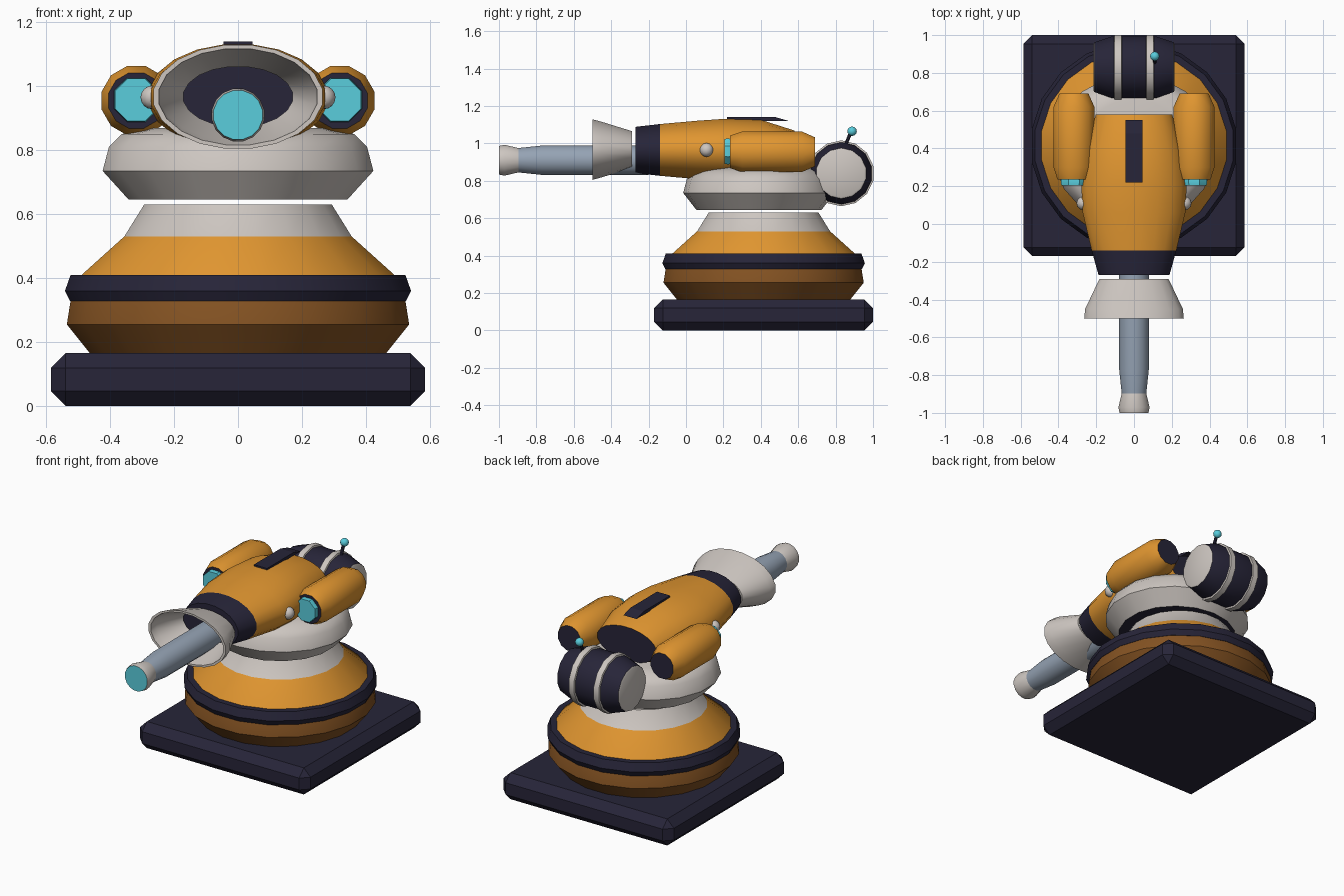
import bpy, bmesh, math
from mathutils import Vector

cube = bpy.data.objects.get("Cube")
if cube:
    bpy.data.objects.remove(cube, do_unlink=True)


def material(name, rgb):
    m = bpy.data.materials.new(name)
    m.use_nodes = True
    m.diffuse_color = (*rgb, 1)
    m.node_tree.nodes["Principled BSDF"].inputs["Base Color"].default_value = (*rgb, 1)
    return m


ORANGE = material("orange", (0.75, 0.305, 0.03))
BROWN = material("brown", (0.23, 0.085, 0.016))
WHITE = material("warm white", (0.61, 0.565, 0.53))
DARK = material("dark navy", (0.02, 0.018, 0.04))
CYAN = material("cyan", (0.10, 0.61, 0.72))
STEEL = material("blue grey", (0.30, 0.365, 0.455))


def finish(name, bm, mats, angle=35):
    bmesh.ops.recalc_face_normals(bm, faces=bm.faces)
    me = bpy.data.meshes.new(name)
    bm.to_mesh(me)
    bm.free()
    for m in mats:
        me.materials.append(m)
    ob = bpy.data.objects.new(name, me)
    bpy.context.collection.objects.link(ob)
    bpy.ops.object.select_all(action='DESELECT')
    ob.select_set(True)
    bpy.context.view_layer.objects.active = ob
    if angle:
        bpy.ops.object.shade_smooth_by_angle(angle=math.radians(angle))
    return ob


def loft(name, axis, centre, rings, spans, sides=16, caps=None, loop=False):
    """Join elliptical rings (position, radius, second radius) along an axis.
    spans gives the material of each strip, caps those of the two ends."""
    place = {'x': lambda u, v, t: (t, u, v),
             'y': lambda u, v, t: (u, t, v),
             'z': lambda u, v, t: (u, v, t)}[axis]
    mats = list(dict.fromkeys(spans + list(caps or [])))
    bm = bmesh.new()
    rows = []
    for r in rings:
        t, a, b = r if len(r) == 3 else (r[0], r[1], r[1])
        row = []
        for i in range(sides):
            w = math.tau * (i + 0.5) / sides
            p = Vector(place(a * math.cos(w), b * math.sin(w), t))
            row.append(bm.verts.new(p + Vector(centre)))
        rows.append(row)
    pairs = list(zip(rows, rows[1:]))
    if loop:
        pairs.append((rows[-1], rows[0]))
    for (lo, hi), m in zip(pairs, spans):
        for i in range(sides):
            j = (i + 1) % sides
            f = bm.faces.new((lo[i], lo[j], hi[j], hi[i]))
            f.material_index = mats.index(m)
    if caps:
        for row, m in zip((rows[0], rows[-1]), caps):
            bm.faces.new(row).material_index = mats.index(m)
    return finish(name, bm, mats)


def ball(name, centre, radius, mat):
    bm = bmesh.new()
    bmesh.ops.create_uvsphere(bm, u_segments=12, v_segments=8, radius=radius)
    bmesh.ops.translate(bm, verts=bm.verts, vec=centre)
    return finish(name, bm, [mat], 60)


# Square chamfered foot
bm = bmesh.new()
bmesh.ops.create_cube(bm, size=1)
bmesh.ops.scale(bm, verts=bm.verts, vec=(1.17, 1.17, 0.165))
bmesh.ops.translate(bm, verts=bm.verts, vec=(0, 0.415, 0.0825))
bmesh.ops.bevel(bm, geom=bm.edges[:], offset=0.046, segments=1, affect='EDGES')
finish("foot_plate", bm, [DARK], 0)

# Round pedestal with its belt
AXIS = (0, 0.415, 0)
loft("pedestal", 'z', AXIS,
     [(0.16, 0.465), (0.255, 0.542), (0.33, 0.53), (0.41, 0.495),
      (0.53, 0.36), (0.63, 0.297)],
     [BROWN, BROWN, ORANGE, ORANGE, WHITE], 20, (BROWN, WHITE))
loft("pedestal_belt", 'z', AXIS,
     [(0.328, 0.51), (0.328, 0.532), (0.36, 0.548), (0.41, 0.53), (0.41, 0.48)],
     [DARK] * 5, 20, loop=True)

# Turning collar that carries the gun
loft("turret_collar", 'z', (0, 0.39, 0),
     [(0.645, 0.29, 0.28), (0.645, 0.347, 0.335), (0.735, 0.43, 0.405),
      (0.81, 0.41, 0.385), (0.85, 0.37, 0.35), (0.87, 0.29, 0.27)],
     [DARK] + [WHITE] * 4, 18, (DARK, WHITE))

# Gun housing
loft("gun_housing", 'y', (0, 0, 0.965),
     [(-0.27, 0.19, 0.125), (-0.14, 0.227, 0.14), (0.06, 0.275, 0.158),
      (0.2, 0.282, 0.168), (0.4, 0.255, 0.163), (0.58, 0.205, 0.105)],
     [DARK] + [ORANGE] * 4, 20, (DARK, DARK))

# Hollow flared shroud
loft("muzzle_shroud", 'y', (0, 0, 0.967),
     [(-0.29, 0.185, 0.1), (-0.45, 0.262, 0.15), (-0.5, 0.267, 0.164),
      (-0.5, 0.25, 0.152), (-0.45, 0.245, 0.138), (-0.29, 0.172, 0.095)],
     [WHITE] * 6, 20, loop=True)

# Barrel with tip
loft("gun_barrel", 'y', (0, 0, 0.91),
     [(-0.2, 0.08), (-0.77, 0.08), (-0.9, 0.066)],
     [STEEL, STEEL], 16, (STEEL, STEEL))
loft("barrel_tip", 'y', (0, 0, 0.91),
     [(-0.895, 0.066), (-0.97, 0.084), (-1.0, 0.078)],
     [WHITE, WHITE], 16, (WHITE, CYAN))

# Side pods, lenses and pivots
for s, side in ((1, "left"), (-1, "right")):
    pod = (s * 0.318, 0, 0.955)
    loft(side + "_pod", 'y', pod,
         [(0.235, 0.09), (0.3, 0.112), (0.62, 0.112), (0.69, 0.08)],
         [ORANGE] * 3, 12, (DARK, DARK))
    loft(side + "_pod_lens", 'y', (s * 0.318, 0, 0.957),
         [(0.24, 0.072), (0.225, 0.075), (0.205, 0.072)],
         [CYAN, CYAN], 8, (CYAN, CYAN))
    ball(side + "_pivot", (s * 0.268, 0.11, 0.965), 0.037, WHITE)

# Sight rail
bm = bmesh.new()
profile = [(0.22, 1.14), (0.48, 1.14), (0.55, 1.12), (0.22, 1.12)]
bottom = bm.faces.new([bm.verts.new((-0.045, y, z)) for y, z in profile])
ext = bmesh.ops.extrude_face_region(bm, geom=[bottom], use_keep_orig=True)
bmesh.ops.translate(bm, vec=(0.09, 0, 0),
                    verts=[v for v in ext["geom"] if isinstance(v, bmesh.types.BMVert)])
finish("sight_rail", bm, [DARK], 0)

# Rear drum with bands
DRUM = (0, 0.83, 0.84)
loft("rear_drum", 'x', DRUM,
     [(-0.215, 0.125), (-0.21, 0.135), (-0.12, 0.166), (0.12, 0.166),
      (0.21, 0.135), (0.215, 0.125)],
     [WHITE, DARK, DARK, DARK, WHITE], 14, (WHITE, WHITE))
for x, side in ((0.085, "left"), (-0.085, "right")):
    loft(side + "_drum_band", 'x', DRUM,
         [(x - 0.022, 0.16), (x - 0.018, 0.176), (x + 0.018, 0.176), (x + 0.022, 0.16)],
         [WHITE] * 4, 14, loop=True)

# Antenna
stem = loft("antenna_stem", 'z', (0, 0, 0), [(0, 0.01), (0.09, 0.01)],
            [DARK], 8, (DARK, DARK))
stem.location = (0.11, 0.85, 0.985)
stem.rotation_euler = (-0.4, 0, 0)
ball("antenna_tip", (0.11, 0.888, 1.065), 0.025, CYAN)
